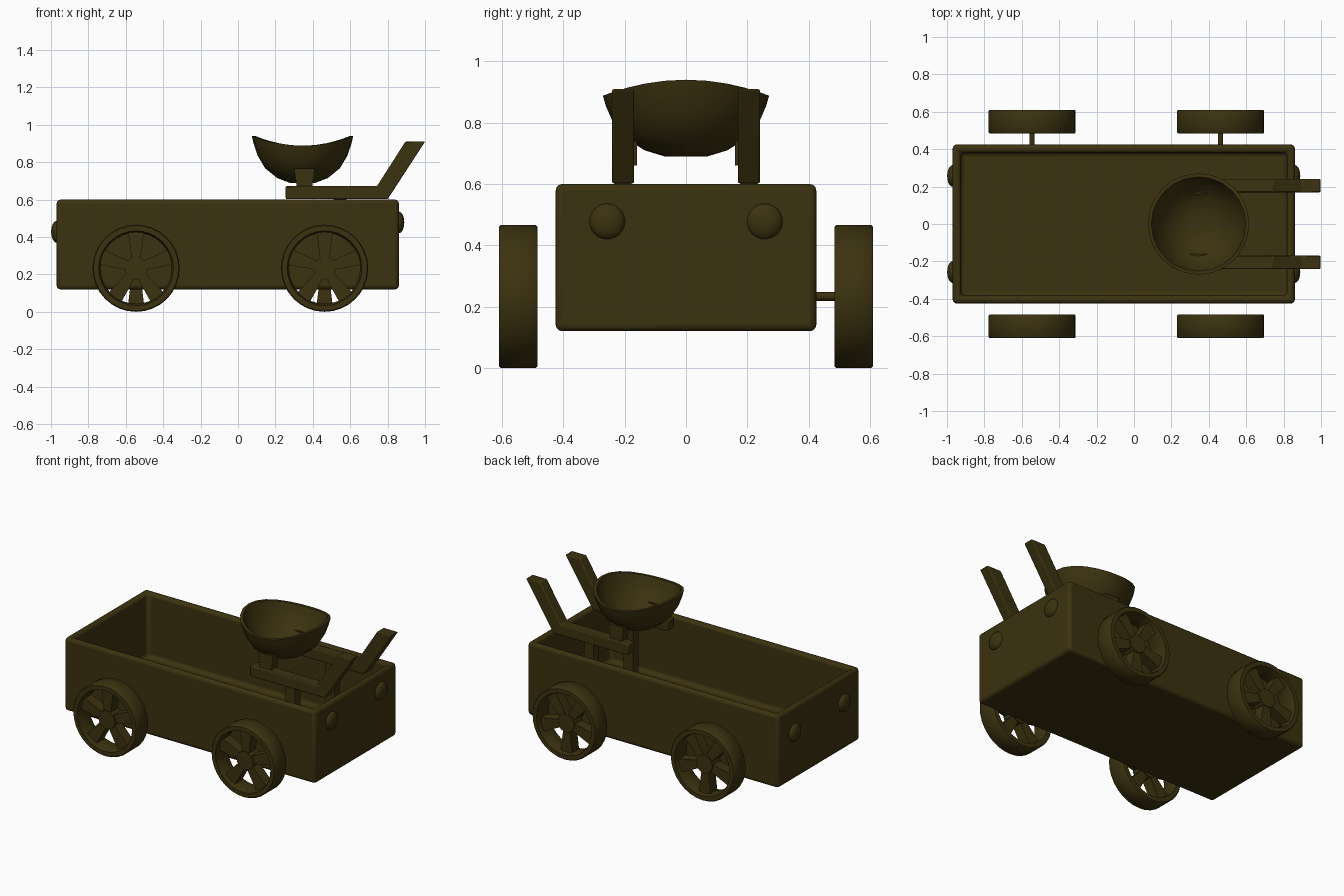
import bpy, bmesh, math
from mathutils import Matrix, Vector

if "Cube" in bpy.data.objects:
    bpy.data.objects.remove(bpy.data.objects["Cube"])

olive = bpy.data.materials.new("dark olive")
olive.diffuse_color = (0.045, 0.032, 0.005, 1)
olive.use_nodes = True
olive.node_tree.nodes["Principled BSDF"].inputs["Base Color"].default_value = olive.diffuse_color


def finish(name, bm, bevel=0.0, segments=2):
    """Turn a bmesh into a named, coloured object with sharp-edge smoothing."""
    bmesh.ops.recalc_face_normals(bm, faces=bm.faces)
    me = bpy.data.meshes.new(name)
    bm.to_mesh(me)
    bm.free()
    me.materials.append(olive)
    ob = bpy.data.objects.new(name, me)
    bpy.context.collection.objects.link(ob)
    if bevel:
        mod = ob.modifiers.new("bevel", 'BEVEL')
        mod.width, mod.segments = bevel, segments
        mod.limit_method = 'ANGLE'
        mod.angle_limit = math.radians(40)
    bpy.ops.object.select_all(action='DESELECT')
    ob.select_set(True)
    bpy.context.view_layer.objects.active = ob
    bpy.ops.object.shade_smooth_by_angle(angle=math.radians(40))
    return ob


def add_box(bm, x0, x1, y0, y1, z0, z1):
    m = Matrix.Translation(((x0 + x1) / 2, (y0 + y1) / 2, (z0 + z1) / 2))
    m = m @ Matrix.Diagonal((x1 - x0, y1 - y0, z1 - z0, 1))
    return bmesh.ops.create_cube(bm, size=1, matrix=m)['verts']


def prism(bm, pts, y0, y1):
    """Extrude an x-z outline along y."""
    vs = [bm.verts.new((x, y0, z)) for x, z in pts]
    f = bm.faces.new(vs)
    g = bmesh.ops.extrude_face_region(bm, geom=[f])['geom']
    new = [v for v in g if isinstance(v, bmesh.types.BMVert)]
    bmesh.ops.translate(bm, verts=new, vec=(0, y1 - y0, 0))
    return vs + new


# Open cart body: box with the top inset and pushed down
bm = bmesh.new()
add_box(bm, -0.97, 0.86, -0.425, 0.425, 0.12, 0.60)
top = max(bm.faces, key=lambda f: f.calc_center_median().z)
bmesh.ops.inset_region(bm, faces=[top], thickness=0.06)
g = bmesh.ops.extrude_face_region(bm, geom=[top])['geom']
bmesh.ops.translate(bm, vec=(0, 0, -0.42),
                    verts=[v for v in g if isinstance(v, bmesh.types.BMVert)])
if top.is_valid:
    bmesh.ops.delete(bm, geom=[top], context='FACES_ONLY')
finish("cart_body", bm, 0.026, 3)

# Lamps on both ends
for end, x, z in (("front", 0.86, 0.478), ("rear", -0.97, 0.428)):
    for s in (-1, 1):
        bm = bmesh.new()
        bmesh.ops.create_uvsphere(
            bm, u_segments=20, v_segments=12, radius=1,
            matrix=Matrix.Translation((x, s * 0.257, z)) @ Matrix.Diagonal((0.029, 0.058, 0.058, 1)))
        finish(f"{end}_lamp", bm)

# Wheels: lathed rim, hub and five flared spokes
R, HALF = 0.233, 0.0625


def wheel(name, cx, cy, flip):
    bm = bmesh.new()
    prof = [(R - 0.005, -HALF), (R, -HALF + 0.006), (R, HALF - 0.006), (R - 0.005, HALF),
            (0.2, HALF), (0.19, 0.02), (0.19, -0.02), (0.2, -HALF)]
    n = 32
    rings = []
    for i in range(n):
        a = 2 * math.pi * i / n
        rings.append([bm.verts.new((r * math.cos(a), y, r * math.sin(a))) for r, y in prof])
    for i in range(n):
        p, q = rings[i], rings[(i + 1) % n]
        for j in range(len(prof)):
            k = (j + 1) % len(prof)
            bm.faces.new((p[j], q[j], q[k], p[k]))
    bmesh.ops.create_cone(bm, cap_ends=True, segments=20, radius1=0.06, radius2=0.06,
                          depth=0.085, matrix=Matrix.Rotation(math.pi / 2, 4, 'X'))
    for i in range(5):
        vs = prism(bm, [(-0.022, 0.03), (0.022, 0.03), (0.043, 0.196), (-0.043, 0.196)],
                   -0.035, 0.035)
        bmesh.ops.rotate(bm, verts=vs, cent=(0, 0, 0),
                         matrix=Matrix.Rotation(i * math.tau / 5 + flip, 3, 'Y'))
    bmesh.ops.translate(bm, verts=bm.verts, vec=(cx, cy, R))
    finish(name, bm)


for end, x in (("rear", -0.545), ("front", 0.463)):
    wheel(f"{end}_wheel_near", x, -0.547, 0)
    wheel(f"{end}_wheel_far", x, 0.547, math.pi)
    # Short axle stub, only on the far side
    bm = bmesh.new()
    bmesh.ops.create_cone(bm, cap_ends=True, segments=16, radius1=0.014, radius2=0.014, depth=0.16,
                          matrix=Matrix.Translation((x, 0.48, R)) @ Matrix.Rotation(math.pi / 2, 4, 'X'))
    finish(f"{end}_axle", bm)

# Bowl seat: saddle-rimmed shell
bm = bmesh.new()
N = 24
outer = [(0.07, 0.0), (0.135, 0.10), (0.20, 0.31), (0.24, 0.58), (0.262, 0.84), (0.271, 1.0)]
inner = [(0.252, 1.0), (0.238, 0.82), (0.212, 0.60), (0.172, 0.38), (0.115, 0.2), (0.06, 0.13)]
loops = []
for r, t in outer + inner:
    loop = []
    for i in range(N):
        a = math.tau * i / N
        h = 0.224 + 0.026 * math.cos(2 * a)
        loop.append(bm.verts.new((0.345 + r * math.cos(a), r * math.sin(a), 0.69 + t * h)))
    loops.append(loop)
for p, q in zip(loops, loops[1:]):
    for i in range(N):
        k = (i + 1) % N
        bm.faces.new((p[i], p[k], q[k], q[i]))
bm.faces.new(loops[0])
bm.faces.new(loops[-1])
finish("bowl_seat", bm)

# Bent support bars with a leg below and a bracket up to the seat
bar = [(0.255, 0.602), (0.80, 0.602), (1.0, 0.91), (0.895, 0.91), (0.743, 0.672), (0.255, 0.672)]
for s, side in ((-1, "near"), (1, "far")):
    bm = bmesh.new()
    prism(bm, bar, s * 0.205 - 0.036, s * 0.205 + 0.036)
    finish(f"{side}_support_bar", bm, 0.006, 2)
    bm = bmesh.new()
    add_box(bm, 0.51, 0.58, s * 0.205 - 0.028, s * 0.205 + 0.028, 0.17, 0.62)
    finish(f"{side}_leg", bm)
    bm = bmesh.new()
    prism(bm, [(0.315, 0.66), (0.395, 0.66), (0.41, 0.765), (0.30, 0.765)],
          s * 0.19 - 0.03, s * 0.19 + 0.03)
    finish(f"{side}_seat_bracket", bm)
